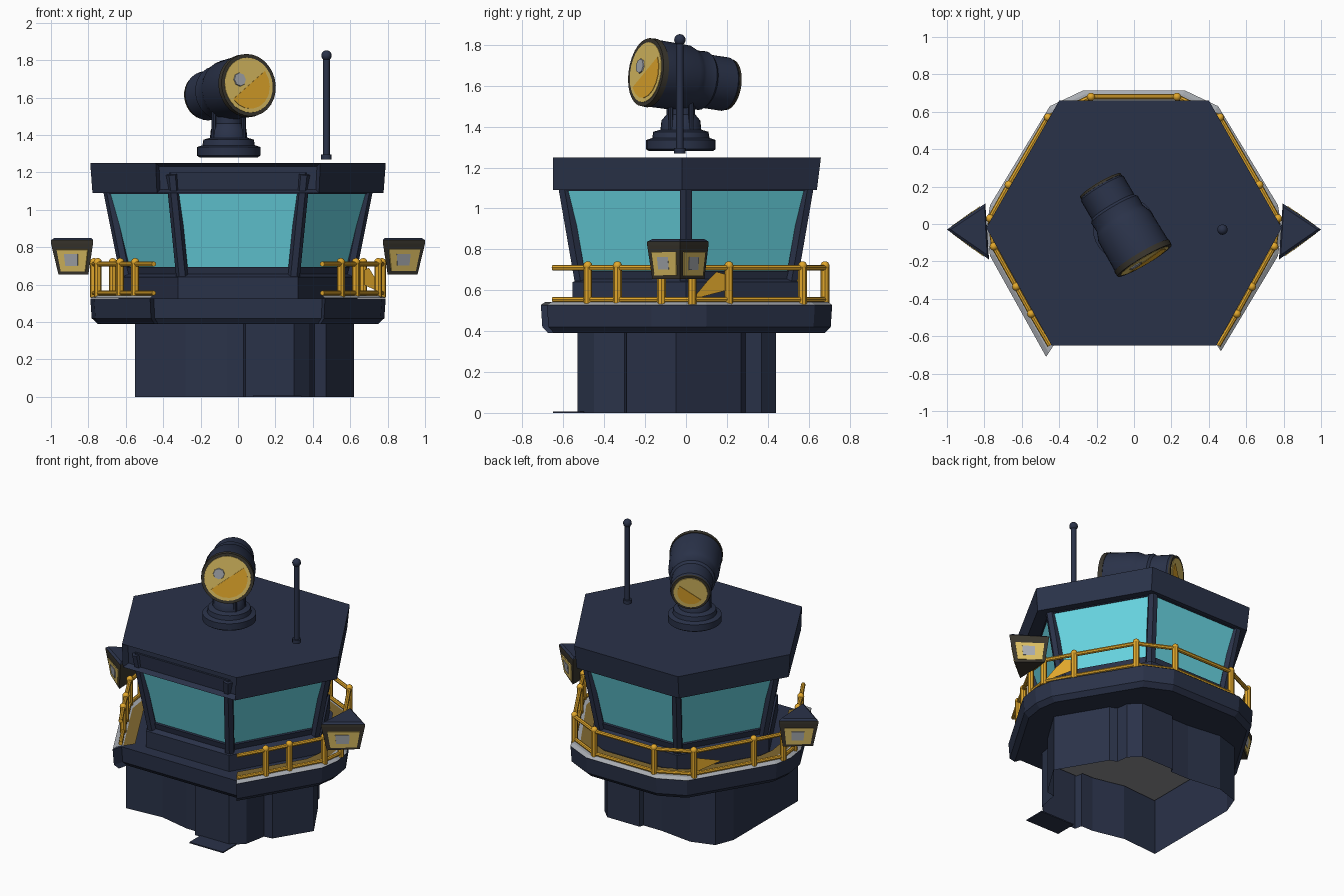
import bpy, bmesh, math
from mathutils import Vector, Matrix

if "Cube" in bpy.data.objects:
    bpy.data.objects.remove(bpy.data.objects["Cube"], do_unlink=True)


def material(name, rgb):
    m = bpy.data.materials.new(name)
    m.use_nodes = True
    m.diffuse_color = (*rgb, 1)
    m.node_tree.nodes["Principled BSDF"].inputs["Base Color"].default_value = (*rgb, 1)
    return m


navy = material("navy paint", (.023, .032, .066))
glass = material("teal glass", (.14, .67, .77))
gold = material("gold rail", (.76, .39, .025))
pale = material("pale yellow lens", (.72, .52, .125))
trim = material("dark trim", (.042, .037, .027))
grey = material("light grey", (.39, .41, .44))
dark = material("dark grey", (.29, .29, .3))
olive = material("olive floor", (.22, .14, .03))


def finish(name, bm, mat, smooth=False, normals=True):
    if normals:
        bmesh.ops.recalc_face_normals(bm, faces=bm.faces)
    mesh = bpy.data.meshes.new(name)
    bm.to_mesh(mesh)
    bm.free()
    mesh.materials.append(mat)
    if smooth:
        for p in mesh.polygons:
            p.use_smooth = True
        mesh.set_sharp_from_angle(angle=math.radians(35))
    ob = bpy.data.objects.new(name, mesh)
    bpy.context.collection.objects.link(ob)
    return ob


def loft(name, levels, mat, caps=True, smooth=False, matrix=None):
    """Skin a stack of (outline, height) levels."""
    bm = bmesh.new()
    rings = [[bm.verts.new((x, y, z)) for x, y in pts] for pts, z in levels]
    for a, b in zip(rings, rings[1:]):
        for i in range(len(a)):
            j = (i + 1) % len(a)
            bm.faces.new((a[i], a[j], b[j], b[i]))
    if caps:
        bm.faces.new(rings[0][::-1])
        bm.faces.new(rings[-1])
    if matrix:
        bm.transform(matrix)
    return finish(name, bm, mat, smooth)


def ring(r, n=6):
    return [(r * math.cos(math.tau * i / n), r * math.sin(math.tau * i / n)) for i in range(n)]


def scaled(pts, s):
    return [(x * s, y * s) for x, y in pts]


def lathe(name, profile, mat, matrix, n=28):
    return loft(name, [(ring(r, n), t) for t, r in profile], mat, True, True, matrix)


def rod(bm, p, q, r, n=8):
    p, q = Vector(p), Vector(q)
    d = q - p
    m = Matrix.Translation((p + q) / 2) @ d.to_track_quat('Z', 'Y').to_matrix().to_4x4()
    bmesh.ops.create_cone(bm, cap_ends=True, segments=n, radius1=r, radius2=r,
                          depth=d.length, matrix=m)


def ball(bm, p, r):
    bmesh.ops.create_uvsphere(bm, u_segments=12, v_segments=8, radius=r,
                              matrix=Matrix.Translation(p))


def strip(name, path, outer, inner, mat):
    """Open band between two (scale, height) copies of a path."""
    bm = bmesh.new()
    a, b = ([bm.verts.new((x, y, z)) for x, y in scaled(path, s)] for s, z in (outer, inner))
    for i in range(len(path) - 1):
        bm.faces.new((a[i], a[i + 1], b[i + 1], b[i]))
    return finish(name, bm, mat, normals=False)


def panel(name, quad, u, v, lift, mat):
    """Thin plate on part of a quad, lifted outward."""
    a, b, c, d = (Vector(p) for p in quad)
    n = (b - a).cross(d - a).normalized()
    bm = bmesh.new()
    spots = [(u[0], v[0]), (u[1], v[0]), (u[1], v[1]), (u[0], v[1])]
    flat = [a.lerp(b, s).lerp(d.lerp(c, s), t) for s, t in spots]
    low, top = ([bm.verts.new(p + n * h) for p in flat] for h in (0, lift))
    bm.faces.new(top)
    for i in range(4):
        j = (i + 1) % 4
        bm.faces.new((low[i], low[j], top[j], top[i]))
    return finish(name, bm, mat)


def gusset(name, points):
    bm = bmesh.new()
    bm.faces.new([bm.verts.new(p) for p in points])
    bmesh.ops.solidify(bm, geom=bm.faces[:], thickness=.01)
    return finish(name, bm, gold)


# Tower base: open shaft with pilasters, a grey ceiling and a small step
shaft = [(-.55, -.45), (-.28, -.43), (-.06, -.48), (.03, -.48), (.04, -.53), (.3, -.53),
         (.38, -.45), (.41, -.3), (.47, -.29), (.62, -.05), (.43, .27), (.38, .29),
         (.37, .37), (.3, .44), (.05, .44), (.04, .41), (-.1, .41), (-.34, .44),
         (-.5, .39), (-.55, .26)]
loft("tower_shaft", [(shaft, 0), (shaft, .41)], navy, caps=False)
loft("shaft_ceiling", [(scaled(shaft, .98), .38), (scaled(shaft, .98), .389)], dark)
step = [(.08, -.65), (.34, -.65), (.34, -.5), (.08, -.5)]
loft("door_step", [(step, 0), (step, .008)], navy)

# Walkway deck with a pale sloping lip
side = [(.77, -.17), (.79, -.03), (.77, .1), (.45, .63), (.27, .715)]
walk = [(.465, -.68)] + side + [(-x, y) for x, y in side[::-1]] + [(-.47, -.71)]
deck = walk + [(-.45, -.64), (.45, -.64)]
loft("deck", [(scaled(deck, .95), .39), (scaled(deck, .99), .42), (deck, .527)], navy)
strip("deck_lip", walk, (1, .528), (.97, .542), grey)
strip("deck_margin", walk, (.97, .542), (.915, .542), grey)
strip("deck_floor", walk, (.915, .542), (.82, .542), olive)

# Cabin
loft("cabin_plinth", [(ring(.64), .5), (ring(.64), .64), (ring(.59), .66)], navy)
loft("window_sill", [(ring(.60), .65), (ring(.612), .695)], navy)
loft("cabin_glass", [(ring(.575), .65), (ring(.702), 1.1)], glass)
loft("window_header", [(ring(.706), 1.085), (ring(.72), 1.2)], navy)
bm = bmesh.new()
for (x0, y0), (x1, y1) in zip(ring(.595), ring(.705)):
    rod(bm, (x0, y0, .64), (x1, y1, 1.19), .033, 6)
finish("window_posts", bm, navy)

# Roof slab with a recessed front fascia
roof = [(.79, -.02), (.4, .66), (-.4, .66), (-.79, -.02), (-.44, -.65), (.44, -.65)]
under = [(x * .985, y * .97 if y > 0 else y) for x, y in roof]
slab = loft("roof", [(under, 1.09), (roof, 1.25)], navy)
bm = bmesh.new()
bm.from_mesh(slab.data)
front = [f for f in bm.faces if f.normal.y < -.95]
bmesh.ops.inset_region(bm, faces=front, thickness=.025, depth=-.04)
bm.to_mesh(slab.data)
bm.free()

# Railing round the sides and back, with open front ends
half = [(.55, -.48), (.63, -.335), (.75, -.12), (.77, .03), (.67, .21), (.46, .57), (.23, .68)]
posts = half + [(-x, y) for x, y in half[::-1]]
path = [(.45, -.65)] + posts + [(-.45, -.65)]
bm = bmesh.new()
for x, y in posts:
    rod(bm, (x, y, .53), (x, y, .72), .021)
    ball(bm, (x, y, .72), .022)
for (x0, y0), (x1, y1) in zip(path, path[1:]):
    for z, r in ((.71, .014), (.555, .013)):
        rod(bm, (x0, y0, z), (x1, y1, z), r)
finish("railing", bm, gold, smooth=True)
gusset("left_rail_gusset", [(.77, .03, .555), (.67, .2, .6), (.66, .22, .67), (.7, .15, .69),
                            (.73, .1, .64)])
gusset("right_rail_gusset", [(-.45, .58, .555), (-.45, .58, .67), (-.57, .42, .62)])

# Wedge floodlights with two lenses each
for s, word in ((1, "left"), (-1, "right")):
    low = [(s * .80, -.165), (s * .96, -.03), (s * .81, .09)]
    mid = [(s * .775, -.19), (s * 1.0, -.03), (s * .795, .11)]
    top = [(s * .785, -.165), (s * .98, -.03), (s * .80, .09)]
    loft(word + "_flood_body", [(low, .655), (mid, .82), (mid, .838)], trim)
    loft(word + "_flood_cap", [(mid, .838), (top, .85)], navy)
    for i, way in ((0, "front"), (1, "back")):
        quad = [(*low[i], .655), (*low[i + 1], .655), (*mid[i + 1], .82), (*mid[i], .82)]
        if s < 0:
            quad = [quad[k] for k in (1, 0, 3, 2)]
        panel(f"{word}_{way}_flood_lens", quad, (.12, .9), (.1, .8), .006, pale)
        panel(f"{word}_{way}_flood_bulb", quad, (.3, .66), (.28, .66), .009, grey)

# Searchlight pedestal and yoke rods
stand = Matrix.Translation((-.05, -.025, 0))
lathe("searchlight_base", [(1.28, .155), (1.29, .17), (1.335, .17), (1.345, .14),
                           (1.375, .135), (1.385, .1), (1.43, .095), (1.46, .07),
                           (1.55, .07)], navy, stand)
bm = bmesh.new()
for dx, dy in ((.08, .05), (-.08, -.05), (.08, -.05)):
    rod(bm, (-.05 + dx, -.025 + dy, 1.36), (-.05 + dx, -.025 + dy, 1.55), .012)
finish("searchlight_yoke", bm, navy, smooth=True)

# Searchlight drum, aimed forward and slightly up
aim = Vector((.506, -.862, .13))
beam = Matrix.Translation((-.066, .013, 1.635)) @ aim.to_track_quat('Z', 'Y').to_matrix().to_4x4()
lathe("searchlight_drum", [(-.22, .12), (-.205, .132), (-.09, .132), (-.075, .145),
                           (-.02, .142), (0, .15), (.03, .162), (.22, .166)], navy, beam)
lathe("front_rim", [(.215, .15), (.215, .17), (.245, .168)], trim, beam)
lathe("front_lens", [(.24, .15), (.247, .148)], pale, beam)
glow = [(.128 * math.cos(a), .128 * math.sin(a))
        for a in (math.pi * (k / 9 - .8) for k in range(10))]
loft("front_lens_glow", [(glow, .245), (glow, .25)], gold, matrix=beam)
lathe("front_lens_bulb", [(.245, .038), (.253, .035)], grey,
      beam @ Matrix.Translation((-.055, .03, 0)), 8)
lathe("rear_rim", [(-.215, .127), (-.228, .125)], trim, beam)
lathe("rear_lens", [(-.225, .11), (-.232, .108)], pale, beam)
rear_glow = scaled(glow, .65)
loft("rear_lens_glow", [(rear_glow, -.23), (rear_glow, -.236)], gold, matrix=beam)

# Antenna
bm = bmesh.new()
rod(bm, (.473, -.03, 1.27), (.473, -.03, 1.83), .018, 12)
rod(bm, (.473, -.03, 1.27), (.473, -.03, 1.295), .028, 12)
ball(bm, (.473, -.03, 1.825), .028)
finish("antenna", bm, navy, smooth=True)
